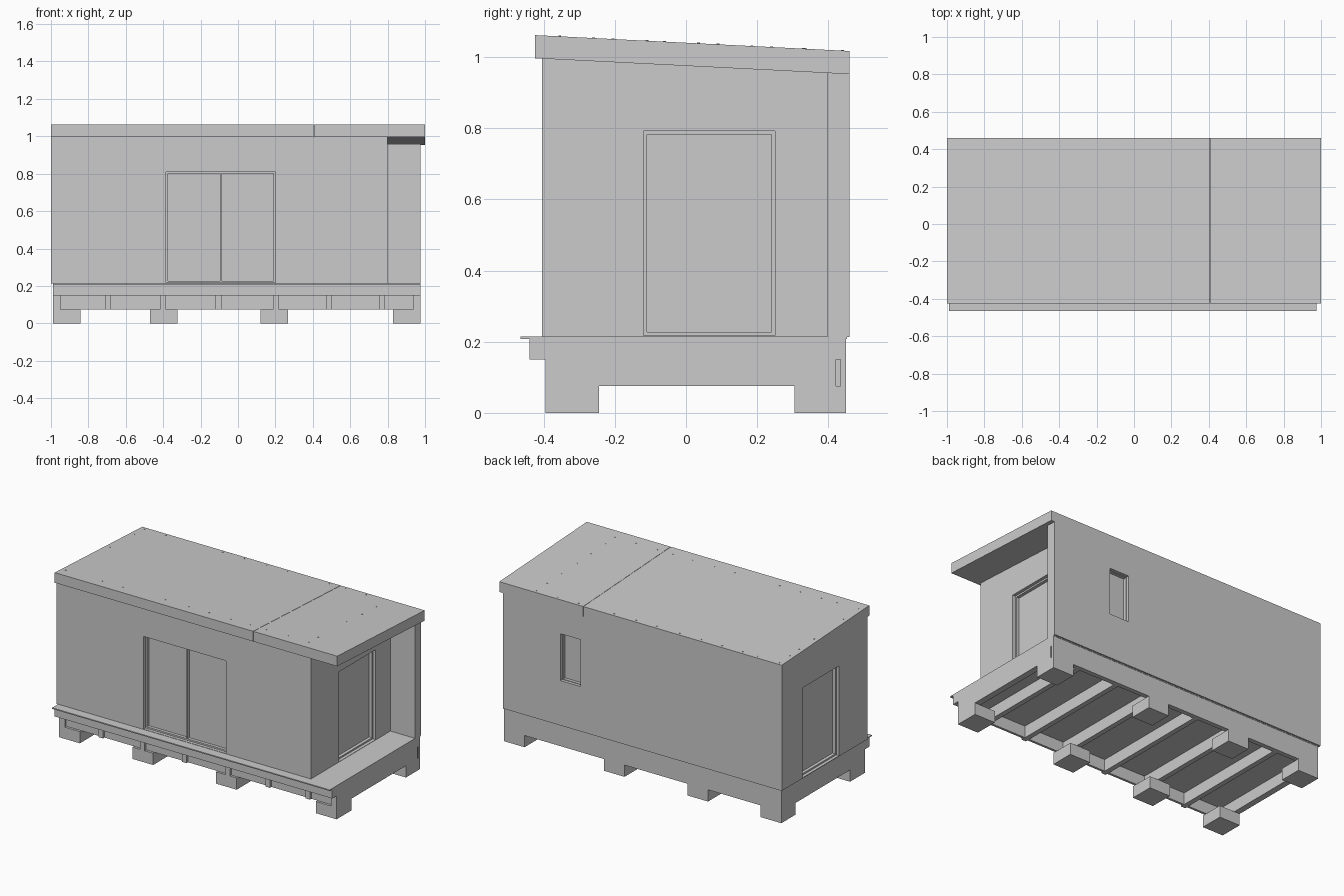
import bpy, bmesh, math

if "Cube" in bpy.data.objects:
    bpy.data.objects.remove(bpy.data.objects["Cube"])


def make(name, bm):
    bmesh.ops.recalc_face_normals(bm, faces=bm.faces)
    me = bpy.data.meshes.new(name)
    bm.to_mesh(me)
    bm.free()
    ob = bpy.data.objects.new(name, me)
    bpy.context.collection.objects.link(ob)
    return ob


def extrude_x(name, profile, x0, x1):
    """Extrude a (y, z) profile along x."""
    bm = bmesh.new()
    f = bm.faces.new([bm.verts.new((x0, y, z)) for y, z in profile])
    r = bmesh.ops.extrude_face_region(bm, geom=[f])
    for v in r["geom"]:
        if isinstance(v, bmesh.types.BMVert):
            v.co.x = x1
    return make(name, bm)


def box(name, x0, x1, y0, y1, z0, z1):
    return extrude_x(name, [(y0, z0), (y1, z0), (y1, z1), (y0, z1)], x0, x1)


def roof_z(y, top=True):
    return (1.062 if top else 0.997) - (y + 0.425) * 0.0505


FRONT, BACK, LEFT, RIGHT = -0.405, 0.46, -1.0, 0.8
FLOOR = 0.213

# Cabin body with sloping top
body = extrude_x("cabin_walls", [(FRONT, FLOOR), (BACK, FLOOR), (BACK, roof_z(BACK, False)),
                                 (FRONT, roof_z(FRONT, False))], LEFT, RIGHT)
# Wall fin sheltering the porch
extrude_x("porch_fin_wall", [(0.398, FLOOR), (BACK, FLOOR), (BACK, roof_z(BACK, False)),
                             (0.398, roof_z(0.398, False))], RIGHT, 0.975)


def wall_box(name, side, u0, u1, d0, d1, z0, z1):
    """Box on a wall: u along the wall, d depth inward from its surface."""
    if side in ("front", "back"):
        face, s = (FRONT, 1) if side == "front" else (BACK, -1)
        a, b = sorted((face + s * d0, face + s * d1))
        return box(name, u0, u1, a, b, z0, z1)
    face, s = (LEFT, 1) if side == "left" else (RIGHT, -1)
    a, b = sorted((face + s * d0, face + s * d1))
    return box(name, a, b, u0, u1, z0, z1)


def opening(name, side, u0, u1, z0, z1, panes=1, w=0.01, depth=0.05):
    # Recess cut into the wall
    cut = wall_box(name + "_cutter", side, u0, u1, -0.02, depth, z0, z1)
    cut.hide_render = True
    mod = body.modifiers.new("cut", "BOOLEAN")
    mod.object, mod.operation, mod.solver = cut, "DIFFERENCE", "EXACT"
    bpy.context.view_layer.objects.active = body
    bpy.ops.object.modifier_apply(modifier=mod.name)
    bpy.data.objects.remove(cut)
    # Frame bars and panes
    f0 = 0.02
    wall_box(name + "_frame_a", side, u0, u0 + w, f0, depth, z0, z1)
    wall_box(name + "_frame_b", side, u1 - w, u1, f0, depth, z0, z1)
    wall_box(name + "_frame_top", side, u0 + w, u1 - w, f0, depth, z1 - w, z1)
    wall_box(name + "_frame_sill", side, u0 + w, u1 - w, f0, depth, z0, z0 + w)
    step = (u1 - u0 - 2 * w) / panes
    for i in range(panes):
        a = u0 + w + i * step
        wall_box(f"{name}_pane_{i}", side, a, a + step, 0.04, depth, z0 + w, z1 - w)
        if i:
            wall_box(f"{name}_mullion_{i}", side, a - 0.004, a + 0.004, f0, depth, z0 + w, z1 - w)


opening("sliding_door", "front", -0.385, 0.2, 0.217, 0.81, panes=2)
opening("porch_door", "right", -0.12, 0.25, 0.217, 0.792)
opening("end_door", "left", -0.12, 0.25, 0.217, 0.792)
opening("back_window", "back", 0.425, 0.566, 0.5, 0.8, w=0.004)

# Roof slabs with a seam between them
for name, x0, x1 in (("roof_main", -1, 0.404), ("roof_porch", 0.406, 1)):
    extrude_x(name, [(-0.425, roof_z(-0.425, False)), (BACK, roof_z(BACK, False)),
                     (BACK, roof_z(BACK)), (-0.425, roof_z(-0.425))], x0, x1)

# Roof screws
xs = [-0.97, -0.82, -0.71, -0.565, -0.415, -0.265, -0.1, 0.045, 0.2, 0.34, 0.45, 0.6, 0.75]
spots = [(x, y) for x in xs for y in (0.44, -0.355)]
spots += [(-0.97, y) for y in (0.335, 0.24, 0.09, -0.06, -0.205)]
spots += [(0.75, y) for y in (0.33, 0.185, 0.035, -0.11, -0.26)]
bm = bmesh.new()
for x, y in spots:
    r = bmesh.ops.create_cone(bm, cap_ends=True, segments=8, radius1=0.004, radius2=0.004, depth=0.004)
    bmesh.ops.translate(bm, verts=r["verts"], vec=(x, y, roof_z(y)))
make("roof_screws", bm)

# Floor platform and thin deck sheet
box("floor_platform", -0.99, 0.975, -0.44, 0.45, 0.15, 0.208)
box("deck_sheet", -0.99, 0.975, -0.465, 0.452, 0.208, 0.215)

# Joists, end beams and long rails under the floor
for i, x in enumerate((-0.695, -0.4, -0.105, 0.203, 0.487, 0.77)):
    box(f"joist_{i}", x - 0.016, x + 0.016, -0.395, 0.42, 0.075, 0.15)
box("end_beam_left", -0.99, -0.95, -0.395, 0.45, 0.075, 0.15)
right = box("end_beam_right", 0.935, 0.97, -0.395, 0.45, 0.075, 0.15)
box("end_beam_right_face", 0.97, 0.975, -0.395, 0.422, 0.075, 0.15)
box("end_beam_right_tip", 0.97, 0.975, 0.434, 0.45, 0.075, 0.15)
box("front_rail", -0.95, 0.935, -0.38, -0.365, 0.075, 0.15)
box("back_rail", -0.95, 0.935, 0.42, 0.45, 0.075, 0.15)

# Feet in two rows
for i, x in enumerate((-0.99, -0.471, 0.12, 0.828)):
    box(f"front_foot_{i}", x, x + 0.147, -0.395, -0.245, 0, 0.075)
    box(f"back_foot_{i}", x, x + 0.147, 0.305, 0.45, 0, 0.075)
